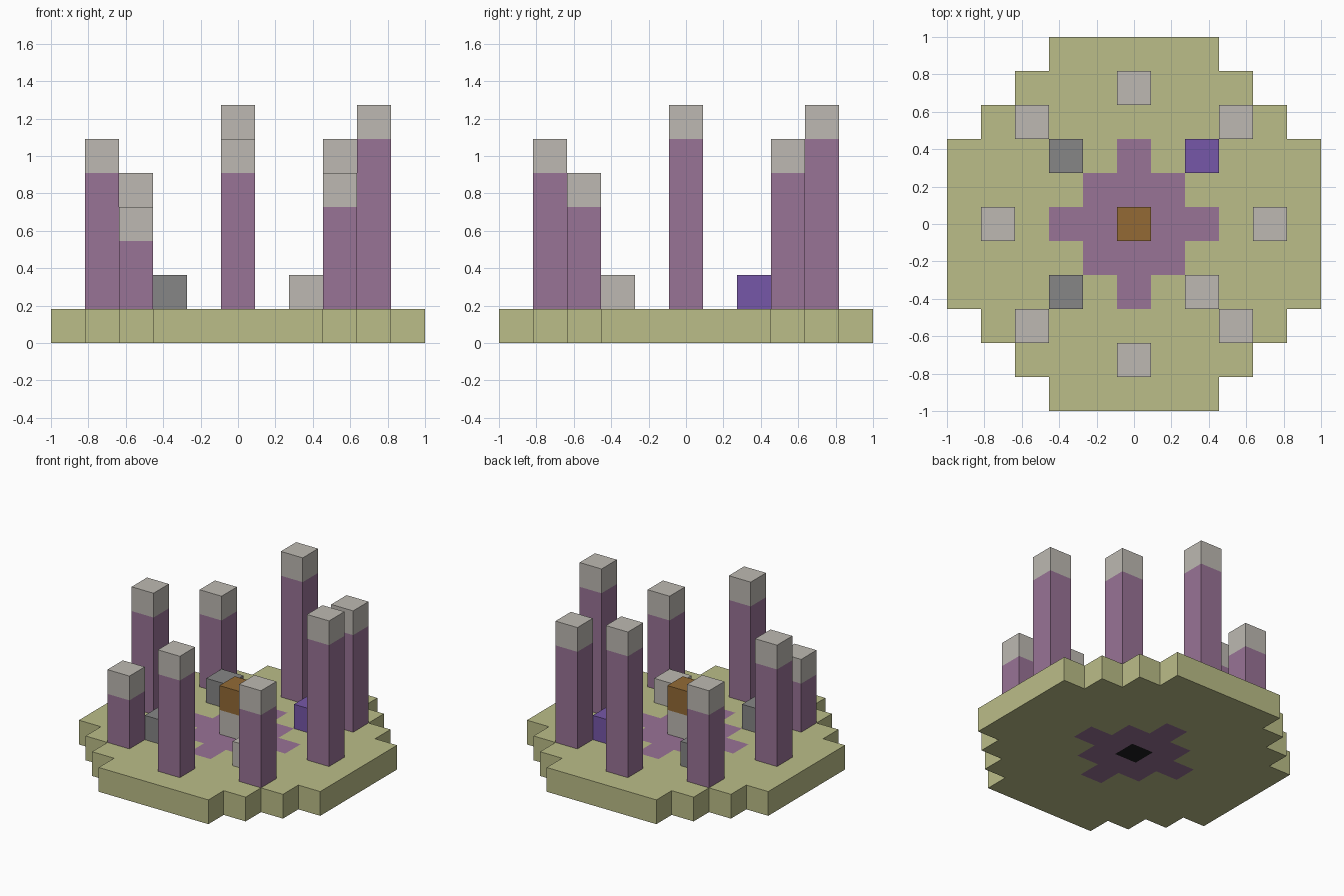
import bpy
import bmesh

if "Cube" in bpy.data.objects:
    bpy.data.objects.remove(bpy.data.objects["Cube"], do_unlink=True)

U = 2 / 11  # one block


def srgb(hex_code):
    values = [int(hex_code[i:i + 2], 16) / 255 for i in (0, 2, 4)]
    return [v / 12.92 if v <= 0.04045 else ((v + 0.055) / 1.055) ** 2.4 for v in values] + [1]


def material(name, hex_code):
    mat = bpy.data.materials.new(name)
    mat.use_nodes = True
    color = srgb(hex_code)
    mat.diffuse_color = color
    mat.node_tree.nodes["Principled BSDF"].inputs["Base Color"].default_value = color
    return mat


sand = material("pale_sand_green", "BBBD88")
purple = material("dusty_purple", "997396")
stone = material("light_stone", "BDB9B2")
grey = material("mid_grey", "868686")
violet = material("violet", "7657A8")
brown = material("brown", "936A35")
black = material("near_black", "1E1C20")


def add_object(name, bm, mats):
    mesh = bpy.data.meshes.new(name)
    bm.to_mesh(mesh)
    bm.free()
    for mat in mats:
        mesh.materials.append(mat)
    obj = bpy.data.objects.new(name, mesh)
    bpy.context.collection.objects.link(obj)
    return obj


def column(name, i, j, layers):
    """Stack of coloured blocks standing on the platform at cell (i, j)."""
    bm = bmesh.new()
    corners = [(-.5, -.5), (.5, -.5), (.5, .5), (-.5, .5)]

    def ring(level):
        return [bm.verts.new(((i + a) * U, (j + b) * U, level * U)) for a, b in corners]

    level = 1
    lower = ring(level)
    bm.faces.new(lower[::-1])
    for index, (mat, height) in enumerate(layers):
        level += height
        upper = ring(level)
        for k in range(4):
            n = (k + 1) % 4
            face = bm.faces.new((lower[k], lower[n], upper[n], upper[k]))
            face.material_index = index
        lower = upper
    bm.faces.new(lower).material_index = len(layers) - 1
    return add_object(name, bm, [mat for mat, _ in layers])


# Stepped round platform with a diamond inlay and a dark core
bm = bmesh.new()
for i in range(-5, 6):
    for j in range(-5, 6):
        reach = abs(i) + abs(j)
        if reach > 7:
            continue
        face = bm.faces.new([bm.verts.new(((i + a) * U, (j + b) * U, U))
                             for a, b in ((-.5, -.5), (.5, -.5), (.5, .5), (-.5, .5))])
        face.material_index = 2 if reach == 0 else 1 if reach <= 2 else 0
bmesh.ops.remove_doubles(bm, verts=bm.verts[:], dist=0.001)
platform = add_object("platform", bm, [sand, purple, black])
thickness = platform.modifiers.new("thickness", "SOLIDIFY")
thickness.thickness = U
thickness.offset = -1

# Ring of capped pillars: cell and top height in blocks
pillars = {
    "front": (0, -4, 6), "back": (0, 4, 7), "left": (4, 0, 7), "right": (-4, 0, 6),
    "front_left": (3, -3, 5), "front_right": (-3, -3, 4),
    "back_left": (3, 3, 6), "back_right": (-3, 3, 5),
}
for side, (i, j, top) in pillars.items():
    column(side + "_pillar", i, j, [(purple, top - 2), (stone, 1)])

# Low blocks around the inlay
column("back_left_block", 2, 2, [(violet, 1)])
column("front_left_block", 2, -2, [(stone, 1)])
column("back_right_block", -2, 2, [(grey, 1)])
column("front_right_block", -2, -2, [(grey, 1)])

# Central pedestal
column("central_pedestal", 0, 0, [(stone, 1), (brown, 1)])
